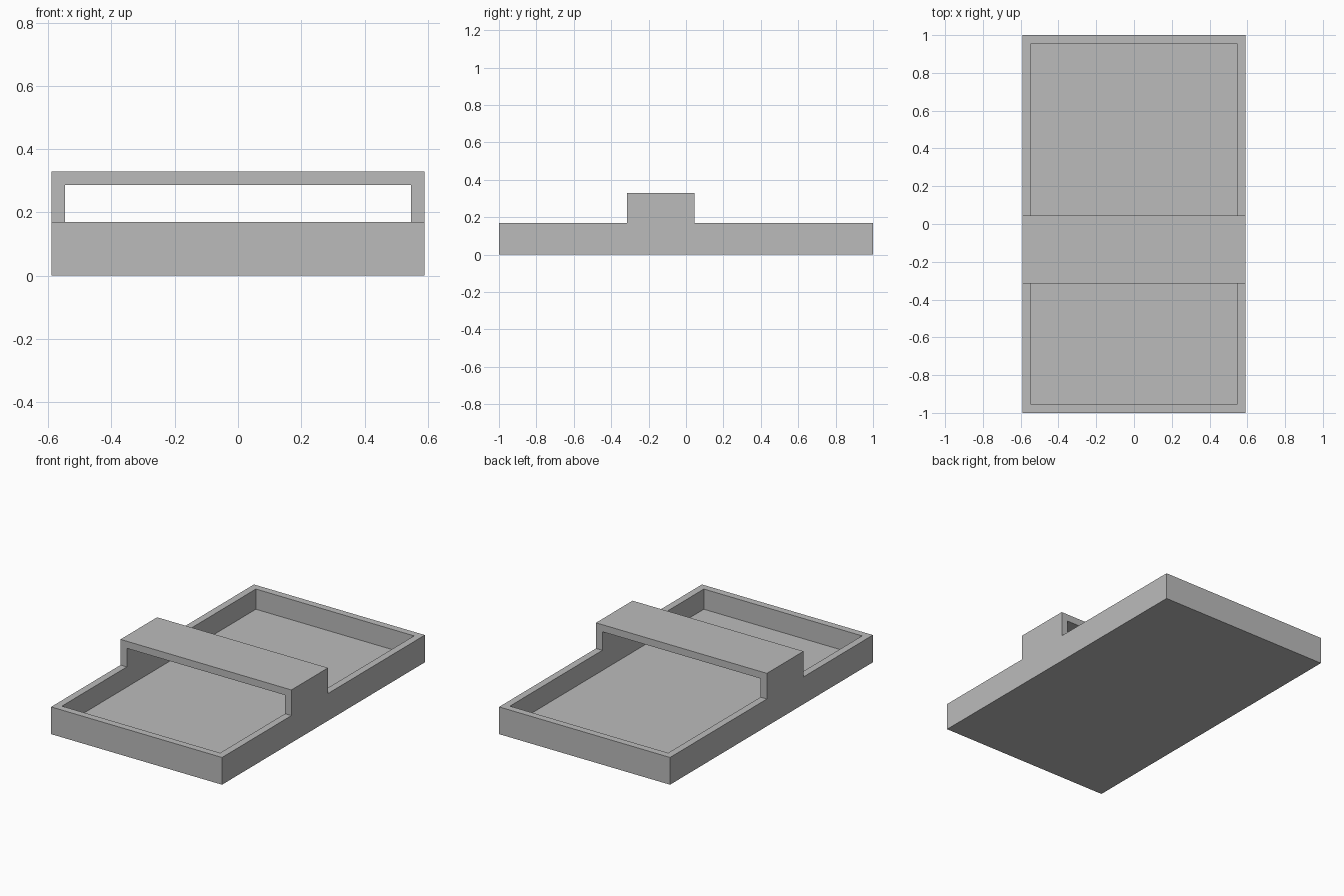
import bpy
import bmesh

cube = bpy.data.objects.get("Cube")
if cube:
    bpy.data.objects.remove(cube, do_unlink=True)

HALF_W, HALF_L = 0.59, 1.0
WALL = 0.044
RIM_Z, BRIDGE_Z = 0.17, 0.33
BRIDGE_FRONT, BRIDGE_BACK = -0.316, 0.045

# Plain grey material
grey = bpy.data.materials.new("plain_grey")
grey.use_nodes = True
colour = (0.5, 0.5, 0.5, 1.0)
grey.diffuse_color = colour
grey.node_tree.nodes["Principled BSDF"].inputs["Base Color"].default_value = colour


def extrude_profile(name, profile, half_width):
    """Extrude a (y, z) side profile symmetrically along x."""
    bm = bmesh.new()
    face = bm.faces.new([bm.verts.new((-half_width, y, z)) for y, z in profile])
    moved = bmesh.ops.extrude_face_region(bm, geom=[face])["geom"]
    verts = [v for v in moved if isinstance(v, bmesh.types.BMVert)]
    bmesh.ops.translate(bm, verts=verts, vec=(2 * half_width, 0, 0))
    bmesh.ops.recalc_face_normals(bm, faces=bm.faces)
    mesh = bpy.data.meshes.new(name)
    bm.to_mesh(mesh)
    bm.free()
    mesh.materials.append(grey)
    obj = bpy.data.objects.new(name, mesh)
    bpy.context.collection.objects.link(obj)
    return obj


# Tray body with the raised bridge across it
tray = extrude_profile("tray_with_bridge", [
    (-HALF_L, 0), (HALF_L, 0), (HALF_L, RIM_Z),
    (BRIDGE_BACK, RIM_Z), (BRIDGE_BACK, BRIDGE_Z),
    (BRIDGE_FRONT, BRIDGE_Z), (BRIDGE_FRONT, RIM_Z), (-HALF_L, RIM_Z),
], HALF_W)

# Cavity that hollows the tray and passes under the bridge
inner_l, roof = HALF_L - WALL, BRIDGE_Z - WALL
cavity = extrude_profile("cavity_cutter", [
    (-inner_l, WALL), (inner_l, WALL), (inner_l, roof), (-inner_l, roof),
], HALF_W - WALL)
cavity.hide_render = True

cut = tray.modifiers.new("hollow", "BOOLEAN")
cut.operation = "DIFFERENCE"
cut.solver = "EXACT"
cut.object = cavity
bpy.context.view_layer.objects.active = tray
bpy.ops.object.modifier_apply(modifier=cut.name)
bpy.data.objects.remove(cavity, do_unlink=True)
